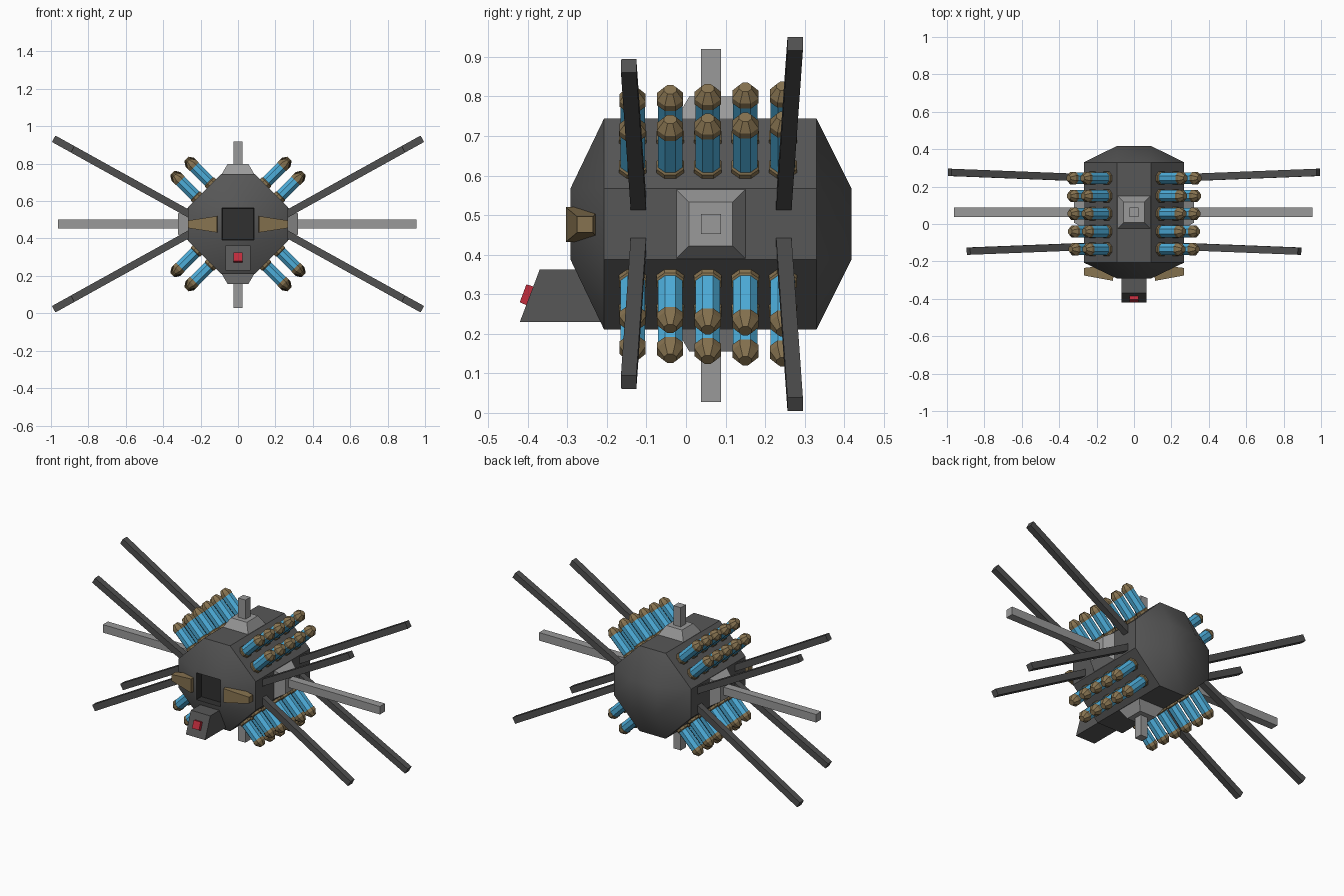
import bpy, bmesh, math
from mathutils import Vector, Matrix

if "Cube" in bpy.data.objects:
    bpy.data.objects.remove(bpy.data.objects["Cube"])


def material(name, rgb):
    m = bpy.data.materials.new(name)
    m.use_nodes = True
    color = (*rgb, 1)
    m.diffuse_color = color
    m.node_tree.nodes["Principled BSDF"].inputs["Base Color"].default_value = color
    return m


HULL = material("dark_grey_hull", (0.095, 0.095, 0.095))
STRUT = material("charcoal_strut", (0.08, 0.08, 0.08))
RECESS = material("black_recess", (0.03, 0.03, 0.03))
LIGHT = material("light_grey", (0.32, 0.32, 0.32))
BLUE = material("sky_blue", (0.075, 0.42, 0.70))
BRASS = material("brass_brown", (0.24, 0.17, 0.08))
RED = material("red", (0.52, 0.025, 0.045))

MID = 0.4775          # height of the hull axis
HUB_Y = 0.063         # position of the antenna ring along the hull


def finish(name, bm, mats):
    bmesh.ops.recalc_face_normals(bm, faces=bm.faces)
    mesh = bpy.data.meshes.new(name)
    bm.to_mesh(mesh)
    bm.free()
    for m in mats:
        mesh.materials.append(m)
    obj = bpy.data.objects.new(name, mesh)
    bpy.context.collection.objects.link(obj)
    return obj


def prism(bm, start, end, r0, r1, sides=4, mat=0):
    """Tapered prism between two points; r0 and r1 are flat-side radii."""
    start, end = Vector(start), Vector(end)
    z = (end - start).normalized()
    x = Vector((0, 1, 0)).cross(z).normalized()
    y = z.cross(x)
    rot = Matrix((x, y, z)).transposed().to_4x4()
    spin = Matrix.Rotation(math.pi / sides, 4, "Z")
    k = 1 / math.cos(math.pi / sides)
    new = bmesh.ops.create_cone(
        bm, cap_ends=True, segments=sides, radius1=r0 * k, radius2=r1 * k,
        depth=(end - start).length,
        matrix=Matrix.Translation((start + end) / 2) @ rot @ spin)
    for f in {f for v in new["verts"] for f in v.link_faces}:
        f.material_index = mat


def hull_bmesh(points):
    bm = bmesh.new()
    for p in points:
        bm.verts.new(p)
    bmesh.ops.convex_hull(bm, input=bm.verts)
    bmesh.ops.dissolve_limit(bm, angle_limit=0.01, verts=bm.verts, edges=bm.edges)
    return bm


# Eight-sided hull with shallow caps that close to a square
A, B = 0.267, 0.09
points = []
for sx in (-1, 1):
    for sz in (-1, 1):
        for y in (-0.207, 0.33):
            points += [(sx * A, y, MID + sz * B), (sx * B, y, MID + sz * A)]
        for y in (-0.292, 0.418):
            points.append((sx * B, y, MID + sz * B))
bm = hull_bmesh(points)

# Square recess in the front cap
bm.normal_update()
front = min(bm.faces, key=lambda f: f.calc_center_median().y)
bmesh.ops.inset_region(bm, faces=[front], thickness=0.008)
walls = bmesh.ops.inset_region(bm, faces=[front], thickness=0.0005, depth=-0.05)
for f in walls["faces"] + [front]:
    f.material_index = 1
body = finish("hull", bm, [HULL, RECESS])
bpy.context.view_layer.objects.active = body
body.select_set(True)
bpy.ops.object.shade_smooth_by_angle(angle=math.radians(30))
body.select_set(False)

# Chin box with a raked front, and its red button
chin = [(x, y, z) for x in (-0.067, 0.067)
        for y, z in ((-0.2, 0.23), (-0.2, 0.362), (-0.37, 0.362), (-0.42, 0.23))]
finish("chin_box", hull_bmesh(chin), [HULL])
bm = bmesh.new()
out = Vector((0, -0.935, 0.354))
face = Vector((0, -0.395, 0.296))
prism(bm, face - out * 0.01, face + out * 0.018, 0.026, 0.024)
finish("chin_button", bm, [RED])

# Tapered brass side lamps
for side, s in (("left", 1), ("right", -1)):
    bm = bmesh.new()
    prism(bm, (s * 0.11, -0.26, 0.476), (s * 0.268, -0.255, 0.476), 0.044, 0.02)
    finish(side + "_lamp", bm, [BRASS])

# Four antennas on stepped plinths around the hull
for name, d, reach in (("left", (1, 0, 0), 0.955), ("right", (-1, 0, 0), 0.962),
                       ("top", (0, 0, 1), 0.442), ("bottom", (0, 0, -1), 0.45)):
    hub, d = Vector((0, HUB_Y, MID)), Vector(d)
    bm = bmesh.new()
    prism(bm, hub + d * 0.262, hub + d * 0.322, 0.09, 0.055)
    finish(name + "_plinth", bm, [LIGHT])
    bm = bmesh.new()
    prism(bm, hub + d * 0.3, hub + d * reach, 0.025, 0.025)
    finish(name + "_antenna", bm, [LIGHT])

# Long diagonal struts, and rows of capped pods on the slanted hull faces
for side, sx in (("left", 1), ("right", -1)):
    for level, sz in (("upper", 1), ("lower", -1)):
        tag = f"{level}_{side}_"
        for end, y0, y1, tip in (("front", -0.118, -0.145, 0.885),
                                 ("back", 0.245, 0.276, 0.985)):
            bm = bmesh.new()
            prism(bm, (sx * 0.2, y0, MID + sz * 0.02),
                  (sx * tip, y1, MID + sz * (0.046 + (tip - 0.25) * 0.557)),
                  0.0195, 0.0195)
            finish(tag + end + "_strut", bm, [STRUT])

        out = Vector((sx, 0, sz)).normalized()
        for row, x, z in (("inner", 0.14, 0.213), ("outer", 0.215, 0.1375)):
            bm = bmesh.new()
            for i in range(5):
                foot = Vector((sx * x, -0.135 + 0.095 * i, MID + sz * z))
                tip = 0.172 + 0.004 * i
                # distance along the pod, start and end radius, material
                for a, b, r0, r1, mat in (
                        (-0.03, -0.01, 0.018, 0.035, 1),
                        (-0.01, 0.016, 0.035, 0.035, 1),
                        (0.016, 0.032, 0.035, 0.022, 1),
                        (0.0, tip - 0.03, 0.031, 0.031, 0),
                        (tip - 0.04, tip - 0.022, 0.033, 0.033, 1),
                        (tip - 0.022, tip + 0.004, 0.033, 0.016, 1)):
                    prism(bm, foot + out * a, foot + out * b, r0, r1, 8, mat)
            finish(tag + row + "_pods", bm, [BLUE, BRASS])
